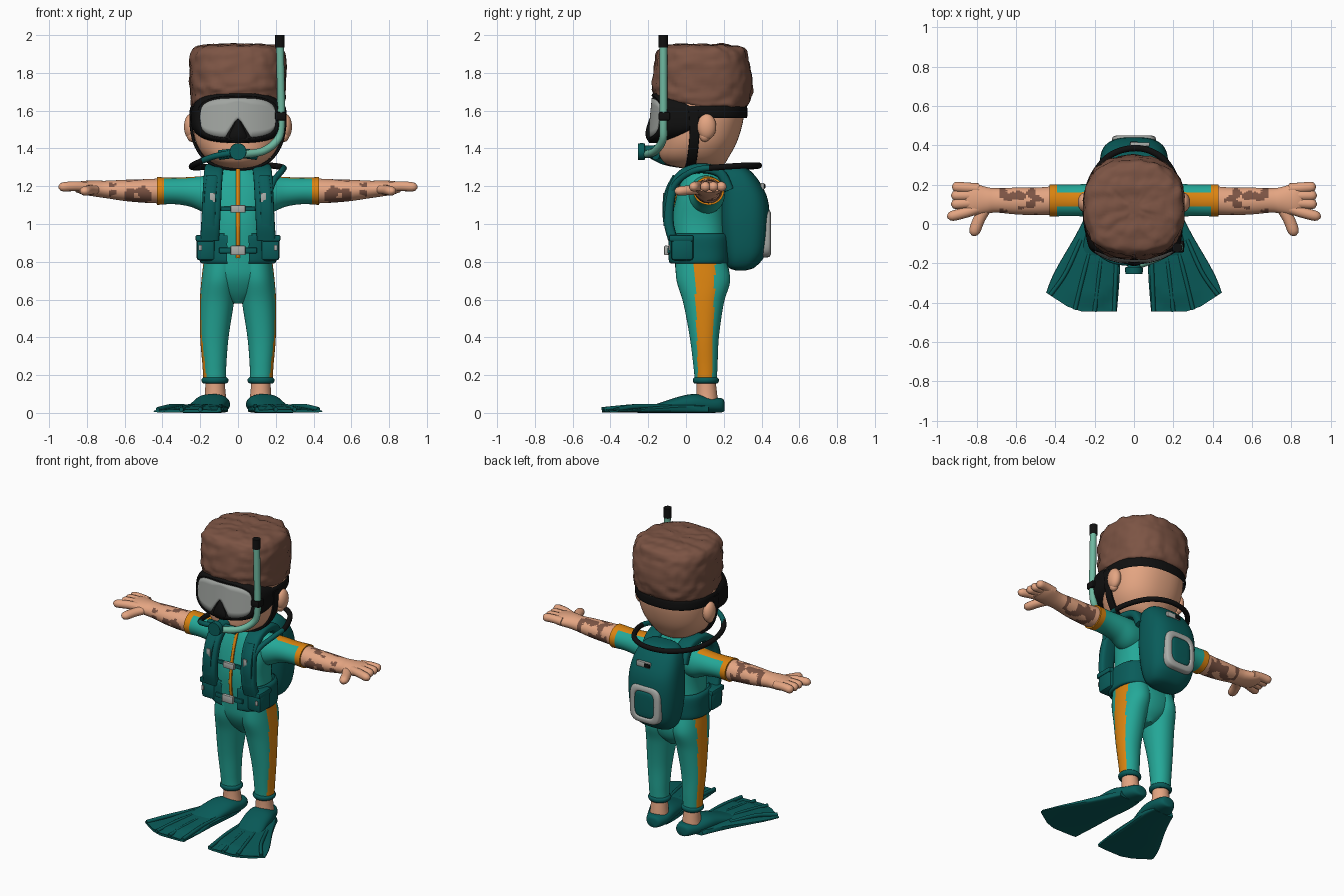
import bpy, bmesh, math
from mathutils import Vector, noise

def mat(name, r, g, b):
    m = bpy.data.materials.new(name)
    m.diffuse_color = [(c / 255 / 12.92 if c < 11 else ((c / 255 + 0.055) / 1.055) ** 2.4) for c in (r, g, b)] + [1]
    return m

TEAL = mat("teal suit", 36, 168, 152)
DARK = mat("dark teal", 9, 92, 90)
SKIN = mat("skin", 228, 165, 130)
HAIR = mat("brown", 124, 84, 68)
ORANGE = mat("orange", 220, 132, 16)
BLACK = mat("black", 16, 16, 16)
GLASS = mat("glass grey", 160, 164, 160)
GREY = mat("light grey", 172, 174, 170)
MINT = mat("mint", 110, 184, 160)

def smooth_path(pts, k):
    """Catmull-Rom interpolation of tuples of any length"""
    out, n = [], len(pts)
    for i in range(n - 1):
        p0, p1, p2, p3 = pts[max(i - 1, 0)], pts[i], pts[i + 1], pts[min(i + 2, n - 1)]
        for j in range(k):
            t = j / k
            out.append([0.5 * (2 * b + (c - a) * t + (2 * a - 5 * b + 4 * c - d) * t * t
                        + (3 * b - a - 3 * c + d) * t ** 3) for a, b, c, d in zip(p0, p1, p2, p3)])
    return out + [list(pts[-1])]

def finish(name, bm, mats, rule=None, mirror=False, angle=40):
    bmesh.ops.recalc_face_normals(bm, faces=bm.faces)
    if rule:
        for f in bm.faces:
            f.material_index = rule(f.calc_center_median(), f.normal)
    me = bpy.data.meshes.new(name)
    bm.to_mesh(me)
    bm.free()
    for m in mats:
        me.materials.append(m)
    me.shade_smooth()
    me.set_sharp_from_angle(angle=math.radians(angle))
    ob = bpy.data.objects.new(name, me)
    bpy.context.collection.objects.link(ob)
    if mirror:
        ob.modifiers.new("mirror", 'MIRROR').use_mirror_merge = False
    return ob

def skin_rings(rings, cap=True):
    bm = bmesh.new()
    vs = [[bm.verts.new(p) for p in r] for r in rings]
    n = len(vs[0])
    for a, b in zip(vs, vs[1:]):
        for i in range(n):
            bm.faces.new((a[i], a[(i + 1) % n], b[(i + 1) % n], b[i]))
    if cap:
        bm.faces.new(vs[0])
        bm.faces.new(vs[-1])
    return bm

def oval(n, power):
    e = 2 / power
    for i in range(n):
        c, s = math.cos(2 * math.pi * i / n), math.sin(2 * math.pi * i / n)
        yield math.copysign(abs(c) ** e, c), math.copysign(abs(s) ** e, s)

def loft(name, axis, rings, mats, power=2, n=32, k=4, rule=None, mirror=False, warp=None, drop=None, cap=True):
    """rings: (position on axis, centre a, centre b, radius a, radius b)"""
    rs = []
    for t, a, b, ra, rb in smooth_path(rings, k):
        ring = []
        for u, v in oval(n, power):
            p, q = a + ra * u, b + rb * v
            ring.append(Vector({'x': (t, p, q), 'y': (p, t, q), 'z': (p, q, t)}[axis]))
        rs.append([warp(p) for p in ring] if warp else ring)
    bm = skin_rings(rs, cap)
    if drop:
        bmesh.ops.delete(bm, geom=[f for f in bm.faces if drop(f.calc_center_median())], context='FACES')
    return finish(name, bm, mats, rule, mirror)

def sweep(name, path, ra, rb, mats, side=(1, 0, 0), power=2, n=14, k=6, taper=None, **kw):
    """ra is the half width along side, rb the half thickness"""
    pts = [Vector(p) for p in smooth_path(path, k)]
    rs = []
    for i, p in enumerate(pts):
        t = (pts[min(i + 1, len(pts) - 1)] - pts[max(i - 1, 0)]).normalized()
        s = Vector(side)
        s = (s - t * s.dot(t)).normalized()
        w = t.cross(s)
        f = taper(i / (len(pts) - 1)) if taper else 1
        rs.append([p + (s * ra * u + w * rb * v) * f for u, v in oval(n, power)])
    return finish(name, skin_rings(rs), mats, **kw)

def ball(name, c, r, m, mirror=False):
    bm = bmesh.new()
    bmesh.ops.create_uvsphere(bm, u_segments=24, v_segments=14, radius=1)
    for v in bm.verts:
        v.co = Vector(c) + Vector([a * b for a, b in zip(v.co, r)])
    return finish(name, bm, [m], mirror=mirror)

def box(name, c, size, m, bevel=0.008, mirror=False):
    bm = bmesh.new()
    bmesh.ops.create_cube(bm, size=1)
    for v in bm.verts:
        v.co = Vector(c) + Vector([a * b for a, b in zip(v.co, size)])
    bmesh.ops.bevel(bm, geom=bm.edges[:], offset=bevel, segments=2, affect='EDGES', profile=0.5)
    return finish(name, bm, [m], mirror=mirror)

# Wetsuit: torso with zip, legs with side stripe, sleeves with orange cuffs
loft("torso", 'z', [(0.58, 0, 0.1, 0.03, 0.06), (0.64, 0, 0.1, 0.12, 0.11), (0.72, 0, 0.09, 0.18, 0.14), (0.82, 0, 0.08, 0.18, 0.14),
     (1.0, 0, 0.07, 0.165, 0.145), (1.15, 0, 0.08, 0.18, 0.13), (1.24, 0, 0.09, 0.15, 0.11),
     (1.29, 0, 0.09, 0.1, 0.085), (1.335, 0, 0.09, 0.085, 0.075)], [TEAL], 2.3)
sweep("zip", [(0, -0.062, 0.82), (0, -0.078, 0.92), (0, -0.079, 1.0), (0, -0.056, 1.14), (0, -0.025, 1.23),
      (0, 0.0, 1.29)], 0.01, 0.006, [ORANGE], power=4)
loft("leg", 'z', [(0.17, 0.123, 0.105, 0.06, 0.058), (0.25, 0.125, 0.103, 0.063, 0.064), (0.4, 0.125, 0.097, 0.075, 0.077),
     (0.58, 0.112, 0.093, 0.09, 0.107), (0.7, 0.1, 0.092, 0.094, 0.142), (0.8, 0.09, 0.08, 0.092, 0.135)],
     [TEAL, ORANGE], 2.1, n=64, k=8, mirror=True,
     rule=lambda c, n: int(c.x > 0.12 and abs(c.y - 0.1) < 0.037 + 0.03 * (c.z - 0.2)))
loft("leg_cuff", 'z', [(0.155, 0.122, 0.105, 0.06, 0.06), (0.165, 0.122, 0.105, 0.07, 0.068), (0.18, 0.122, 0.105, 0.07, 0.068),
     (0.19, 0.122, 0.105, 0.058, 0.058)], [DARK], mirror=True)
loft("sleeve", 'x', [(0.06, 0.1, 1.16, 0.09, 0.1), (0.16, 0.11, 1.155, 0.095, 0.1), (0.25, 0.12, 1.17, 0.083, 0.079),
     (0.34, 0.12, 1.175, 0.08, 0.07), (0.43, 0.12, 1.175, 0.082, 0.074)], [TEAL, ORANGE], n=48, k=8, mirror=True,
     rule=lambda c, n: int(c.x > 0.385 or (c.x > 0.2 and n.z > 0.5 and abs(c.y - 0.125) < 0.035)))

# Arms with patterned skin, and hands
def tattoo(c, n):
    q = Vector((round(c.x * 120), round(c.y * 120), round(c.z * 120))) / 120
    return int(0.455 < c.x < 0.68 and noise.noise(q * 17 + Vector((3, 1, 5))) > 0.04)

loft("forearm", 'x', [(0.41, 0.12, 1.175, 0.072, 0.066), (0.5, 0.115, 1.175, 0.07, 0.062), (0.6, 0.117, 1.178, 0.068, 0.056),
     (0.7, 0.12, 1.183, 0.062, 0.046), (0.75, 0.12, 1.187, 0.068, 0.043), (0.82, 0.125, 1.192, 0.082, 0.036),
     (0.86, 0.128, 1.194, 0.07, 0.025)], [SKIN, HAIR], n=64, k=10, mirror=True, rule=tattoo)
round_tip = lambda t: 1 if t < 0.75 else math.sqrt(max(0.04, 1 - ((t - 0.75) / 0.25) ** 2))
for i, (y0, y1, x1) in enumerate([(0.18, 0.19, 0.925), (0.145, 0.145, 0.93), (0.11, 0.1, 0.93), (0.08, 0.035, 0.95)]):
    sweep("finger_%d" % i, [(0.79, y0, 1.195), (0.86, (y0 + y1) / 2, 1.2), (x1, y1, 1.195)], 0.027, 0.026,
          [SKIN], (0, 1, 0), taper=round_tip, mirror=True)
sweep("thumb", [(0.74, 0.1, 1.185), (0.785, 0.03, 1.18), (0.82, -0.06, 1.172)], 0.03, 0.026, [SKIN], taper=round_tip, mirror=True)

# Ankles and swim fins
loft("ankle", 'z', [(0.05, 0.12, 0.11, 0.062, 0.06), (0.1, 0.12, 0.11, 0.055, 0.055), (0.18, 0.122, 0.105, 0.05, 0.05)],
     [SKIN], mirror=True)
loft("fin_boot", 'y', [(0.203, 0.11, 0.035, 0.02, 0.025), (0.19, 0.11, 0.04, 0.05, 0.037), (0.13, 0.118, 0.042, 0.075, 0.042),
     (0.05, 0.135, 0.05, 0.088, 0.05), (-0.03, 0.15, 0.044, 0.09, 0.044), (-0.13, 0.175, 0.028, 0.09, 0.028),
     (-0.22, 0.2, 0.015, 0.07, 0.012)], [DARK], 2.3, mirror=True)
slant = lambda p: Vector((p.x, p.y + max(0, p.x - 0.3) * 0.65 * min(1, max(0, 0.1 - p.y) / 0.5), p.z + max(0, 0.015 * math.sin(p.x * 9))
                          if p.z > 0.02 else p.z))
loft("fin_blade", 'y', [(0.12, 0.135, 0.012, 0.075, 0.012), (0.03, 0.152, 0.015, 0.1, 0.015), (-0.15, 0.205, 0.016, 0.138, 0.016),
     (-0.3, 0.24, 0.013, 0.165, 0.012), (-0.445, 0.267, 0.009, 0.18, 0.008)], [DARK], 3.5, warp=slant, mirror=True)
for i, (xa, xb, yb) in enumerate([(0.085, 0.1, -0.445), (0.155, 0.2, -0.445), (0.21, 0.3, -0.435), (0.27, 0.425, -0.36)]):
    sweep("fin_rib_%d" % i, [(xa, -0.08, 0.032), ((xa + xb) / 2, -0.25, 0.035), (xb, yb, 0.018)], 0.011, 0.013, [DARK], mirror=True)

# Head, ears and hair
loft("head", 'z', [(1.295, 0, 0.07, 0.06, 0.08), (1.315, 0, 0.05, 0.12, 0.15), (1.36, 0, 0.045, 0.18, 0.185),
     (1.43, 0, 0.06, 0.222, 0.208), (1.52, 0, 0.075, 0.24, 0.222), (1.6, 0, 0.08, 0.243, 0.228), (1.72, 0, 0.08, 0.235, 0.225)],
     [SKIN], 2.3, n=48)
ball("ear", (0.25, 0.11, 1.515), (0.036, 0.05, 0.068), SKIN, True)
ball("ear_lobe", (0.245, 0.1, 1.47), (0.026, 0.03, 0.035), SKIN, True)

def lumpy(p):
    d = p - Vector((0, 0.085, 1.76))
    q = p * 19
    a = noise.noise(q) * 0.011 + noise.noise(q * 2.1) * 0.004
    lift = 0.05 * max(0, -d.y / 0.26) * max(0, (1.75 - p.z) / 0.15) if abs(p.x) < 0.3 else 0
    return p + d.normalized() * a + Vector((0, 0, lift))

loft("hair", 'z', [(1.62, 0, 0.085, 0.2, 0.19), (1.622, 0, 0.085, 0.242, 0.236), (1.66, 0, 0.085, 0.248, 0.256),
     (1.74, 0, 0.085, 0.252, 0.265), (1.84, 0, 0.085, 0.257, 0.252), (1.91, 0, 0.083, 0.248, 0.235), (1.94, 0, 0.08, 0.215, 0.2),
     (1.95, 0, 0.08, 0.14, 0.13), (1.95, 0, 0.08, 0.03, 0.03)], [HAIR], 2.5, n=80, k=6, warp=lumpy)

# Diving mask: curved skirt, glass, nose pocket and straps
bend = lambda p: Vector((p.x, p.y + 1.3 * p.x ** 2 + 0.1 * (p.z - 1.56), p.z))
loft("mask_skirt", 'y', [(-0.02, 0, 1.56, 0.25, 0.1), (-0.08, 0, 1.562, 0.25, 0.128), (-0.15, 0, 1.565, 0.242, 0.135),
     (-0.185, 0, 1.565, 0.23, 0.127), (-0.195, 0, 1.565, 0.215, 0.115), (-0.188, 0, 1.562, 0.203, 0.105),
     (-0.186, 0, 1.562, 0.05, 0.03)], [BLACK], 2.9, n=64, warp=bend)
bm = bmesh.new()
cols = []
for i in range(49):
    x = -0.202 + 0.404 * i / 48
    h = 0.104 * max(0.0, 1 - abs(x / 0.202) ** 3.2) ** (1 / 3.2)
    low = max(1.562 - h, min(1.55, 1.55 - 1.6 * (abs(x) - 0.012)))
    cols.append([bm.verts.new(bend(Vector((x, -0.192, low + (max(1.562 + h, low) - low) * j / 6)))) for j in range(7)])
for a, b in zip(cols, cols[1:]):
    for j in range(6):
        bm.faces.new((a[j], b[j], b[j + 1], a[j + 1]))
glass = finish("mask_glass", bm, [GLASS])
glass.modifiers.new("thick", 'SOLIDIFY').thickness = 0.006
loft("nose_pocket", 'z', [(1.43, 0, -0.16, 0.06, 0.035), (1.46, 0, -0.172, 0.056, 0.04), (1.5, 0, -0.178, 0.036, 0.034),
     (1.555, 0, -0.17, 0.01, 0.025)], [BLACK], n=20)
loft("mask_strap", 'z', [(1.56, 0, 0.085, 0.249, 0.236), (1.575, 0, 0.085, 0.255, 0.24), (1.61, 0, 0.085, 0.255, 0.24),
     (1.625, 0, 0.085, 0.249, 0.236)], [BLACK], 2.3, n=48, cap=False, drop=lambda c: c.y < -0.03)
sweep("chin_strap", [(0.25, 0.04, 1.6), (0.246, 0.045, 1.5), (0.222, 0.04, 1.41), (0.165, 0.03, 1.335), (0.08, 0.02, 1.298),
      (0, 0.02, 1.29)], 0.026, 0.008, [BLACK], (0, 1, 0), power=4, mirror=True)

# Snorkel, mouthpiece and air hose
sweep("snorkel_tube", [(0.222, -0.12, 1.95), (0.226, -0.12, 1.75), (0.228, -0.12, 1.52), (0.205, -0.125, 1.44),
      (0.13, -0.165, 1.385), (0.03, -0.205, 1.37)], 0.021, 0.021, [MINT], (0, 1, 0))
sweep("snorkel_cap", [(0.22, -0.12, 1.935), (0.22, -0.12, 2.0)], 0.025, 0.025, [BLACK], k=1)
box("snorkel_clip", (0.225, -0.115, 1.57), (0.06, 0.06, 0.045), BLACK)
loft("mouthpiece", 'y', [(-0.255, 0, 1.383, 0.044, 0.044), (-0.22, 0, 1.383, 0.044, 0.044), (-0.21, 0, 1.383, 0.032, 0.032),
     (-0.12, 0, 1.383, 0.045, 0.038)], [DARK], n=24)
sweep("mouth_guard", [(-0.1, -0.16, 1.365), (0, -0.185, 1.375), (0.1, -0.16, 1.365)], 0.026, 0.022, [DARK], (0, 0, 1))
sweep("air_hose", [(0, -0.2, 1.38), (-0.12, -0.18, 1.36), (-0.21, -0.1, 1.325), (-0.245, 0.05, 1.305), (-0.22, 0.22, 1.3),
      (-0.12, 0.35, 1.305), (0.03, 0.385, 1.31), (0.16, 0.32, 1.31), (0.235, 0.17, 1.3), (0.235, 0.05, 1.285),
      (0.19, -0.04, 1.23), (0.165, -0.085, 1.16)], 0.016, 0.016, [DARK, BLACK], (0.1, 0.1, 1), k=8,
      rule=lambda c, n: int(c.y > 0.12 or (c.x < -0.19 and c.y < 0.12)))

# Buoyancy vest: waist belt, pockets, shoulder straps, buckles
loft("vest_belt", 'z', [(0.79, 0, 0.07, 0.185, 0.145), (0.8, 0, 0.07, 0.2, 0.162), (0.86, 0, 0.07, 0.2, 0.165),
     (0.93, 0, 0.07, 0.198, 0.162), (0.95, 0, 0.07, 0.18, 0.148)], [DARK], 2.6, n=64, cap=False,
     drop=lambda c: abs(c.x) < 0.065 and c.y < 0)
box("vest_pocket", (0.17, -0.02, 0.87), (0.1, 0.12, 0.13), DARK, 0.02, True)
box("pocket_flap", (0.175, -0.025, 0.925), (0.1, 0.13, 0.035), DARK, 0.01, True)
box("pocket_tab", (0.2, -0.088, 0.875), (0.018, 0.008, 0.03), GREY, 0.002, True)
sweep("shoulder_strap", [(0.15, -0.07, 0.92), (0.145, -0.09, 1.0), (0.14, -0.088, 1.1), (0.135, -0.065, 1.2), (0.13, -0.01, 1.27),
      (0.125, 0.08, 1.295), (0.12, 0.18, 1.27), (0.12, 0.23, 1.18)], 0.05, 0.026, [DARK], power=3.5, n=20, mirror=True)
sweep("strap_pad", [(0.15, -0.1, 0.99), (0.15, -0.108, 1.08), (0.145, -0.095, 1.17), (0.135, -0.055, 1.25)], 0.032, 0.018,
      [DARK], power=3, mirror=True)
box("strap_tab", (0.135, -0.118, 1.14), (0.026, 0.008, 0.05), GREY, 0.002, True)
for nm, y, z, h in (("chest", -0.09, 1.08, 0.04), ("waist", -0.1, 0.86, 0.05)):
    box(nm + "_band", (0, y + 0.01, z), (0.2, 0.016, h * 0.6), DARK, 0.004)
    box(nm + "_buckle", (0, y - 0.004, z), (0.08, 0.024, h), GREY, 0.006)

# Backpack with framed pocket
loft("backpack", 'z', [(0.755, 0, 0.29, 0.07, 0.03), (0.775, 0, 0.295, 0.12, 0.075), (0.85, 0, 0.31, 0.155, 0.115),
     (1.0, 0, 0.31, 0.172, 0.132), (1.13, 0, 0.305, 0.168, 0.128), (1.23, 0, 0.28, 0.15, 0.105), (1.29, 0, 0.26, 0.115, 0.07),
     (1.305, 0, 0.25, 0.06, 0.035)], [DARK], 2.7, n=48)
loft("pocket_frame", 'y', [(0.36, 0, 0.95, 0.115, 0.13), (0.43, 0, 0.95, 0.112, 0.127), (0.447, 0, 0.95, 0.1, 0.115),
     (0.449, 0, 0.95, 0.075, 0.09), (0.43, 0, 0.95, 0.07, 0.085)], [GREY], 4, n=40)
loft("pocket_panel", 'y', [(0.42, 0, 0.95, 0.076, 0.09), (0.445, 0, 0.95, 0.07, 0.085), (0.451, 0, 0.95, 0.04, 0.05)],
     [DARK], 4, n=32)
box("pack_tab", (0.03, 0.405, 1.2), (0.1, 0.02, 0.035), GREY, 0.004)
box("pack_clip", (0, 0.405, 1.2), (0.04, 0.03, 0.025), BLACK, 0.004)
